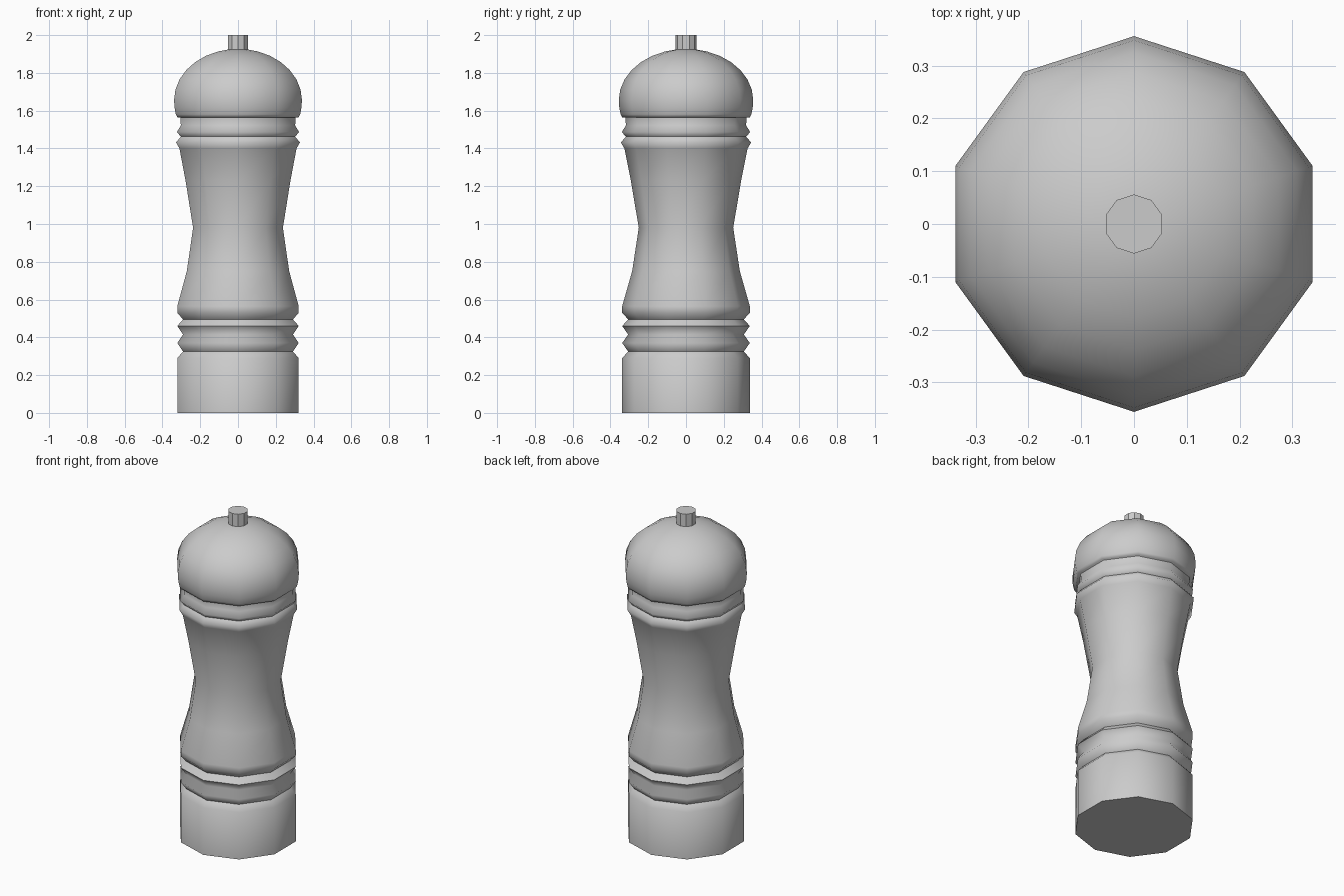
import bpy, bmesh, math

if "Cube" in bpy.data.objects:
    bpy.data.objects.remove(bpy.data.objects["Cube"])

SIDES = 10


def lathe(name, profile, smooth=True):
    """Revolve (radius, z) points into a closed ten-sided part, corners on the y axis."""
    bm = bmesh.new()
    rings = []
    for r, z in profile:
        rings.append([bm.verts.new((r * math.cos(a), r * math.sin(a), z))
                      for a in (math.pi / 2 + 2 * math.pi * i / SIDES for i in range(SIDES))])
    for low, high in zip(rings, rings[1:]):
        for i in range(SIDES):
            j = (i + 1) % SIDES
            bm.faces.new((low[i], low[j], high[j], high[i]))
    bm.faces.new(rings[0][::-1])
    bm.faces.new(rings[-1])
    mesh = bpy.data.meshes.new(name)
    bm.to_mesh(mesh)
    bm.free()
    obj = bpy.data.objects.new(name, mesh)
    bpy.context.collection.objects.link(obj)
    if smooth:
        bpy.ops.object.select_all(action='DESELECT')
        obj.select_set(True)
        bpy.context.view_layer.objects.active = obj
        bpy.ops.object.shade_smooth_by_angle(angle=math.radians(75))
    return obj


# Turned body: plain base, lower grooves, waist, upper collar
base = [(0.338, 0), (0.338, 0.29)]
grooves = []
for z_in, z_out in ((0.325, 0.37), (0.415, 0.46), (0.495, 0.53)):
    grooves += [(0.306, z_in), (0.338, z_out)]
waist = [(0.338, 0.565), (0.285, 0.75), (0.25, 0.98), (0.292, 1.23), (0.326, 1.40)]
collar = [(0.345, 1.432), (0.318, 1.462), (0.34, 1.487), (0.318, 1.522), (0.322, 1.57)]
lathe("body", base + grooves + waist + collar)

# Domed cap overhanging the collar
dome = [(0.338, 1.565), (0.346, 1.58), (0.353, 1.615)]
for deg in (0, 12, 24, 36, 48, 60, 72, 82):
    a = math.radians(deg)
    dome.append((0.356 * math.cos(a), 1.655 + 0.272 * math.sin(a)))
lathe("cap", dome)

# Small faceted knob on top
lathe("knob", [(0.056, 1.91), (0.056, 2.0)], smooth=False)
